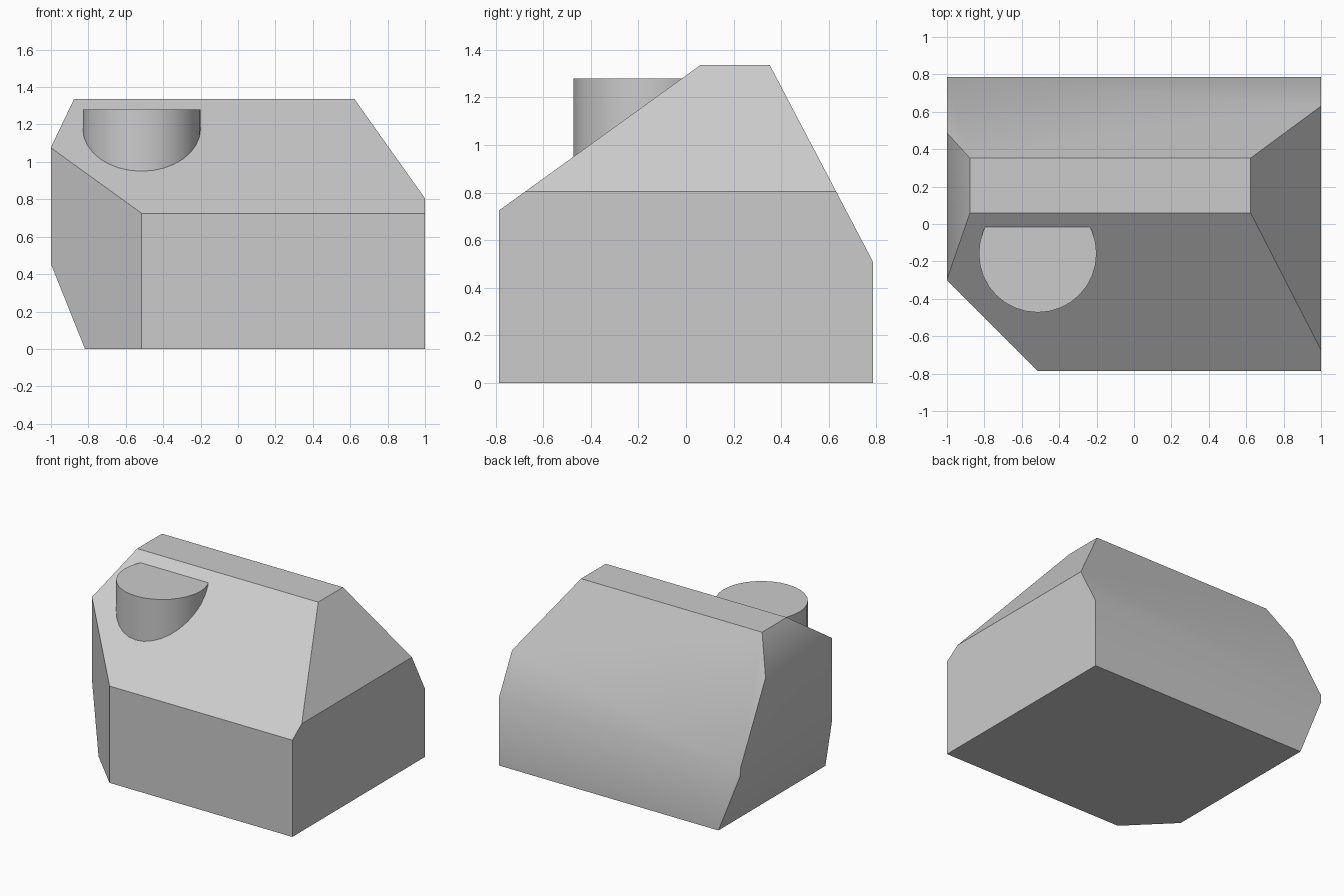
import bpy, bmesh, math
from mathutils import Vector

cube = bpy.data.objects.get("Cube")
if cube:
    bpy.data.objects.remove(cube, do_unlink=True)

grey = bpy.data.materials.new("light_grey")
grey.use_nodes = True
colour = (0.6, 0.6, 0.6, 1)
grey.diffuse_color = colour
grey.node_tree.nodes["Principled BSDF"].inputs["Base Color"].default_value = colour


def finish(bm, name):
    """Turn a bmesh into an object, smooth across shallow edges only."""
    bmesh.ops.recalc_face_normals(bm, faces=bm.faces)
    mesh = bpy.data.meshes.new(name)
    bm.to_mesh(mesh)
    bm.free()
    mesh.materials.append(grey)
    obj = bpy.data.objects.new(name, mesh)
    bpy.context.collection.objects.link(obj)
    mesh.shade_smooth()
    mesh.set_sharp_from_angle(angle=math.radians(30))
    return obj


def slice_off(bm, a, b, along):
    """Cut away the outside of the plane through a and b, parallel to an axis."""
    a, b = Vector(a), Vector(b)
    normal = (b - a).cross(Vector(along)).normalized()
    if normal.dot(a - Vector((0, 0, HEIGHT / 2))) < 0:
        normal.negate()
    bmesh.ops.bisect_plane(bm, geom=bm.verts[:] + bm.edges[:] + bm.faces[:],
                           plane_co=a, plane_no=normal, clear_outer=True)
    rim = [e for e in bm.edges if e.is_boundary]
    bmesh.ops.holes_fill(bm, edges=rim, sides=0)


# Body: a block with sloped faces sliced off
W, D, HEIGHT = 1.0, 0.785, 1.335
X, Y, Z = (1, 0, 0), (0, 1, 0), (0, 0, 1)
bm = bmesh.new()
bmesh.ops.create_cube(bm, size=2)
for v in bm.verts:
    v.co = (v.co.x * W, v.co.y * D, (v.co.z + 1) * HEIGHT / 2)
cuts = [
    ((0, -D, 0.725), (0, 0.06, HEIGHT), X),       # front roof
    ((0, 0.352, HEIGHT), (0, D, 0.51), X),        # back roof
    ((0.623, 0, HEIGHT), (W, 0, 0.805), Y),       # left end slope
    ((-0.877, 0, HEIGHT), (-W, 0, 1.078), Y),     # right end slope
    ((-W, 0, 0.455), (-0.818, 0, 0), Y),          # right undercut
    ((-W, -0.3, 0), (-0.515, -D, 0), Z),          # front corner
]
for cut in cuts:
    slice_off(bm, *cut)
finish(bm, "body")

# Chimney: round stack rising out of the front roof
bm = bmesh.new()
bmesh.ops.create_cone(bm, cap_ends=True, segments=32,
                      radius1=0.315, radius2=0.315, depth=0.5)
bmesh.ops.translate(bm, verts=bm.verts, vec=(-0.515, -0.158, 1.03))
finish(bm, "chimney")
